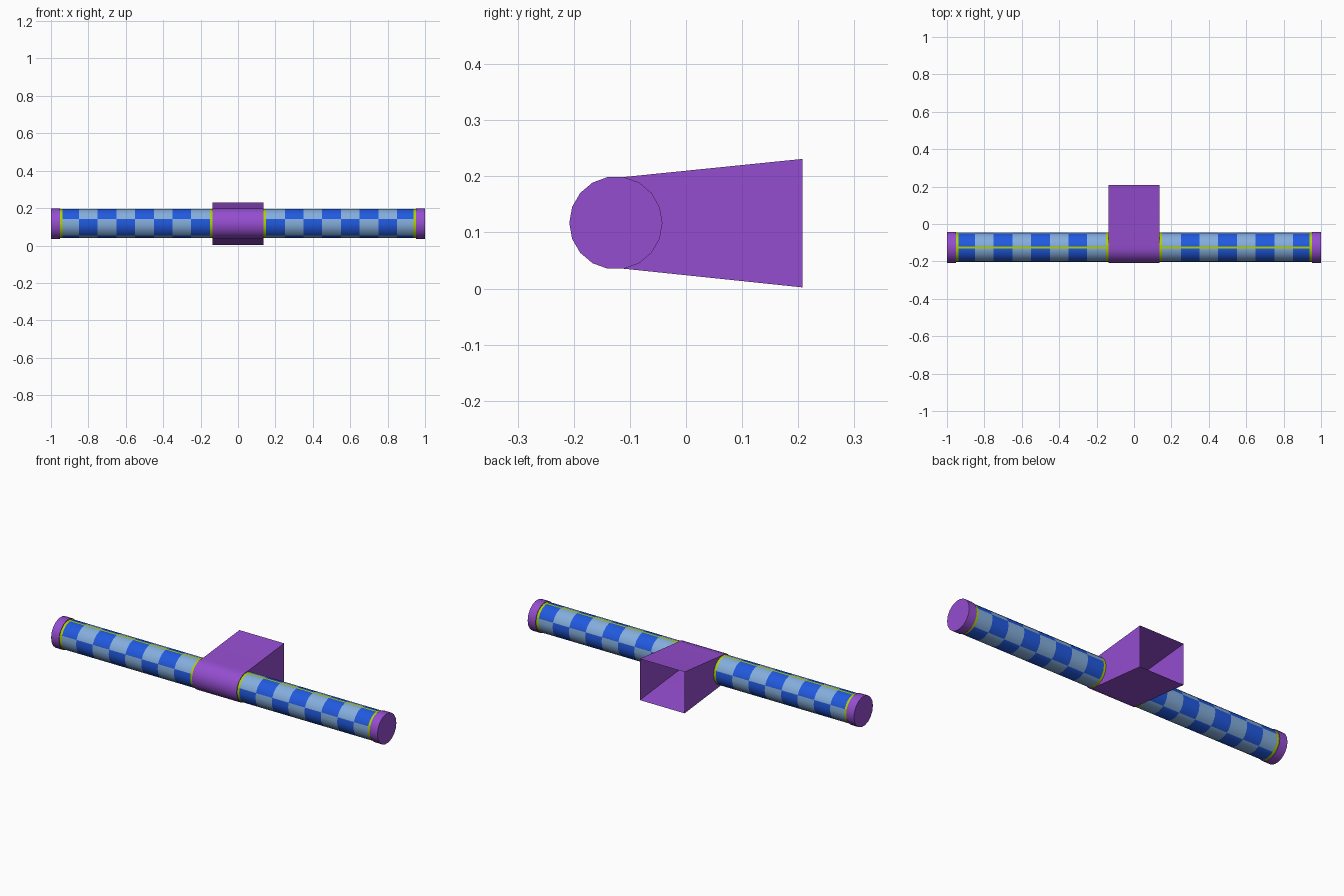
import bpy, bmesh, math

if "Cube" in bpy.data.objects:
    bpy.data.objects.remove(bpy.data.objects["Cube"])

SIDES = 18                      # low-poly round section
CY, CZ = -0.125, 0.117          # tube axis
R_CAP, R_TUBE = 0.083, 0.079


def material(name, rgb):
    m = bpy.data.materials.new(name)
    m.diffuse_color = (*rgb, 1)
    m.use_nodes = True
    m.node_tree.nodes["Principled BSDF"].inputs["Base Color"].default_value = m.diffuse_color
    return m


PURPLE = material("purple", (0.30, 0.075, 0.63))
LIGHT = material("light blue", (0.23, 0.42, 0.72))
BLUE = material("deep blue", (0.015, 0.10, 0.74))
LIME = material("lime", (0.42, 0.64, 0.0))


def ring_point(deg, r):
    """Point (y, z) at this angle on the flat-sided section."""
    step = 360 / SIDES
    off = (deg % step) - step / 2
    r *= math.cos(math.radians(step / 2)) / math.cos(math.radians(off))
    a = math.radians(deg)
    return CY + r * math.cos(a), CZ + r * math.sin(a)


def finish(name, bm, mats, recalc=True):
    if recalc:
        bmesh.ops.recalc_face_normals(bm, faces=bm.faces)
    me = bpy.data.meshes.new(name)
    bm.to_mesh(me)
    bm.free()
    for m in mats:
        me.materials.append(m)
    ob = bpy.data.objects.new(name, me)
    bpy.context.collection.objects.link(ob)
    bpy.ops.object.select_all(action='DESELECT')
    ob.select_set(True)
    bpy.context.view_layer.objects.active = ob
    bpy.ops.object.shade_smooth_by_angle(angle=math.radians(30))
    return ob


def checked_tube(name, side):
    # Cuts along the length and around the section; five rows of 72 degrees
    xs = [0.137, 0.15] + [0.25 + 0.1 * i for i in range(7)] + [0.938, 0.955]
    cuts = {round(i * 360 / SIDES, 3) for i in range(SIDES)}
    cuts = {c if c > 90 else c + 360 for c in cuts}
    cuts |= {162, 234, 306, 378, 86.5 + 360, 93.5}
    angles = sorted(cuts)
    bm = bmesh.new()
    rows = [[bm.verts.new((side * x, *ring_point(a, R_TUBE))) for a in angles] for x in xs]
    n = len(angles)
    for i in range(len(xs) - 1):
        for j in range(n):
            k = (j + 1) % n
            f = bm.faces.new((rows[i][j], rows[i + 1][j], rows[i + 1][k], rows[i][k]))
            if i in (0, len(xs) - 2) or k == 0:      # end rims and top seam
                f.material_index = 2
            else:
                mid = (angles[j] + angles[k]) / 2
                band = int((mid - 90) // 72)
                f.material_index = (i - 1 + band) % 2
    finish(name, bm, (LIGHT, BLUE, LIME))


def end_cap(name, side):
    bm = bmesh.new()
    ends = [[bm.verts.new((side * x, *ring_point(i * 360 / SIDES, R_CAP)))
             for i in range(SIDES)] for x in (0.952, 1.0)]
    for i in range(SIDES):
        k = (i + 1) % SIDES
        bm.faces.new((ends[0][i], ends[1][i], ends[1][k], ends[0][k]))
    for e in ends:
        bm.faces.new(e)
    finish(name, bm, (PURPLE,))


def bracket():
    # Rounded front flaring to an open back
    profile = [(0.208, 0.231)]
    profile += [ring_point(a, R_CAP) for a in range(80, 281, 20)]
    profile += [(0.208, 0.002)]
    bm = bmesh.new()
    a, b = [[bm.verts.new((x, y, z)) for y, z in profile] for x in (-0.137, 0.137)]
    for i in range(len(profile) - 1):
        bm.faces.new((a[i], a[i + 1], b[i + 1], b[i]))
    bm.faces.new(a[::-1])
    bm.faces.new(b)
    finish("wall_bracket", bm, (PURPLE,))


for label, s in (("left", -1), ("right", 1)):
    checked_tube(label + "_tube", s)
    end_cap(label + "_end_cap", s)
bracket()
